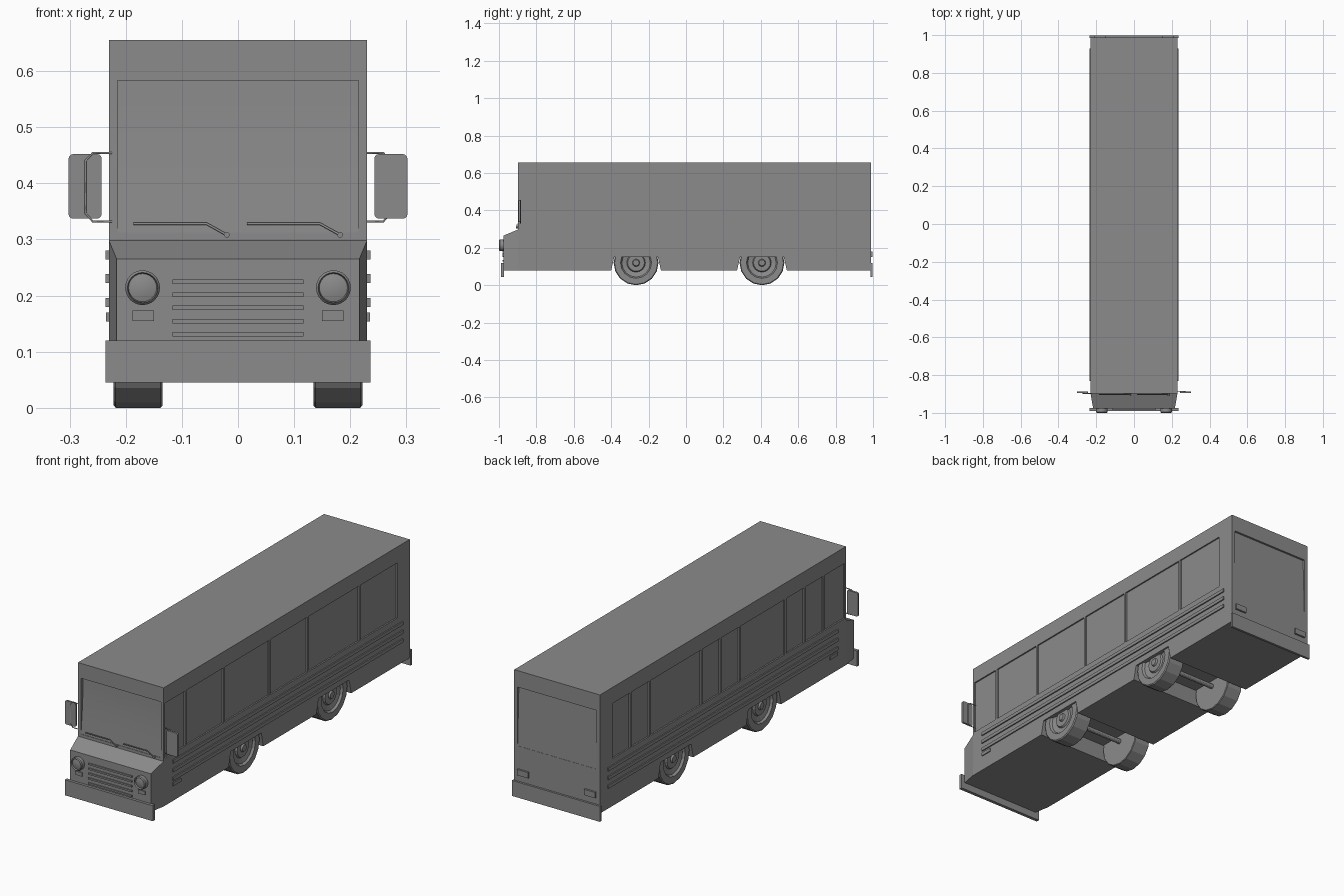
import bpy, bmesh, math
from mathutils import Matrix, Vector

cube = bpy.data.objects.get("Cube")
if cube:
    bpy.data.objects.remove(cube)

grey = bpy.data.materials.new("grey_paint")
grey.use_nodes = True
grey.diffuse_color = (0.26, 0.26, 0.26, 1)
grey.node_tree.nodes["Principled BSDF"].inputs["Base Color"].default_value = grey.diffuse_color


def finish(name, bm, smooth=None):
    bmesh.ops.recalc_face_normals(bm, faces=bm.faces)
    mesh = bpy.data.meshes.new(name)
    bm.to_mesh(mesh)
    bm.free()
    mesh.materials.append(grey)
    ob = bpy.data.objects.new(name, mesh)
    bpy.context.collection.objects.link(ob)
    if smooth:
        bpy.ops.object.select_all(action="DESELECT")
        bpy.context.view_layer.objects.active = ob
        ob.select_set(True)
        bpy.ops.object.shade_smooth_by_angle(angle=math.radians(smooth))
    return ob


def add_box(bm, x, y, z):
    size = Matrix.Diagonal((x[1] - x[0], y[1] - y[0], z[1] - z[0], 1))
    mid = Matrix.Translation((sum(x) / 2, sum(y) / 2, sum(z) / 2))
    return bmesh.ops.create_cube(bm, size=1, matrix=mid @ size)["verts"]


def box(name, x, y, z):
    bm = bmesh.new()
    add_box(bm, x, y, z)
    return finish(name, bm)


def prism(name, yz, half, smooth=None):
    """Side profile extruded across the width."""
    bm = bmesh.new()
    face = bm.faces.new([bm.verts.new((-half, y, z)) for y, z in yz])
    new = bmesh.ops.extrude_face_region(bm, geom=[face])["geom"]
    bmesh.ops.translate(bm, vec=(2 * half, 0, 0), verts=[v for v in new if isinstance(v, bmesh.types.BMVert)])
    return finish(name, bm, smooth)


def lathe(name, profile, centre, axis, sides, smooth=None):
    """Revolve (along, radius) pairs around an axis."""
    bm = bmesh.new()
    verts = [bm.verts.new((r, 0, a)) for a, r in profile]
    edges = [bm.edges.new(pair) for pair in zip(verts, verts[1:])]
    bmesh.ops.spin(bm, geom=verts + edges, axis=(0, 0, 1), cent=(0, 0, 0), angle=math.tau, steps=sides)
    bmesh.ops.remove_doubles(bm, verts=bm.verts, dist=1e-5)
    turn = Vector((0, 0, 1)).rotation_difference(Vector(axis)).to_matrix().to_4x4()
    bm.transform(Matrix.Translation(centre) @ turn)
    return finish(name, bm, smooth)


def tube(name, points, radius):
    curve = bpy.data.curves.new(name, "CURVE")
    curve.dimensions = "3D"
    curve.bevel_depth = radius
    curve.bevel_resolution = 1
    curve.use_fill_caps = True
    spline = curve.splines.new("POLY")
    spline.points.add(len(points) - 1)
    for p, co in zip(spline.points, points):
        p.co = (*co, 1)
    curve.materials.append(grey)
    ob = bpy.data.objects.new(name, curve)
    bpy.context.collection.objects.link(ob)


AXLES = (-0.267, 0.406)
WALL, FRONT, REAR = 0.23, -0.898, 0.988

# Body with full width wheel notches
outline = [(FRONT, 0.655), (FRONT, 0.08)]
for y in AXLES:
    outline += [(y - 0.133, 0.08), (y - 0.117, 0.15), (y + 0.117, 0.15), (y + 0.133, 0.08)]
outline += [(REAR, 0.08), (REAR, 0.655)]
body = prism("body", outline, WALL)

# Window recesses: plain bays on one side, some divided on the other
bays = [(-0.888, -0.735, 1), (-0.722, -0.44, 2), (-0.428, -0.09, 1),
        (-0.08, 0.203, 2), (0.214, 0.598, 1), (0.61, 0.893, 2)]
bm = bmesh.new()
for a, b, parts in bays:
    add_box(bm, (WALL - 0.007, WALL + 0.05), (a, b), (0.31, 0.577))
    step = (b - a + 0.014) / parts
    for i in range(parts):
        start = a + i * step
        add_box(bm, (-WALL - 0.05, 0.007 - WALL), (start, start + step - 0.014), (0.31, 0.577))
add_box(bm, (-0.215, 0.215), (FRONT - 0.05, FRONT + 0.025), (0.312, 0.583))
add_box(bm, (-0.212, 0.212), (REAR - 0.012, REAR + 0.05), (0.29, 0.575))
cutter = finish("window_cutter", bm)
cutter.hide_render = True
cut = body.modifiers.new("windows", "BOOLEAN")
cut.object = cutter
cut.solver = "EXACT"
bpy.context.view_layer.objects.active = body
bpy.ops.object.modifier_apply(modifier=cut.name)
bpy.data.objects.remove(cutter)

# Curved windscreen and sloping rear glass
arc = [(FRONT + 0.002 + 0.016 * math.sin(i / 8 * math.pi / 2), 0.312 + 0.271 * i / 8) for i in range(9)]
prism("windscreen", arc + [(FRONT + 0.03, 0.583), (FRONT + 0.03, 0.312)], 0.215, 30)
prism("rear_window", [(REAR - 0.001, 0.29), (REAR - 0.01, 0.575), (REAR - 0.02, 0.575), (REAR - 0.02, 0.29)], 0.212)

# Tapered hood
bm = bmesh.new()
for v in add_box(bm, (-WALL, WALL), (-0.977, FRONT), (0.08, 0.298)):
    if v.co.y < -0.95:
        v.co.x *= 0.94
        if v.co.z > 0.2:
            v.co.z = 0.265
finish("hood", bm)

# Bumpers and grille
box("front_bumper", (-0.236, 0.236), (-0.99, -0.974), (0.045, 0.12))
box("rear_bumper", (-0.236, 0.236), (REAR - 0.002, 0.998), (0.045, 0.12))
for i in range(5):
    z = 0.131 + i * 0.0235
    box("grille_slat", (-0.117, 0.117), (-0.982, -0.975), (z - 0.004, z + 0.004))

for s in (-1, 1):
    def span(a, b):
        return tuple(sorted((s * a, s * b)))

    # Lamps
    lathe("headlight", [(0, 0.031), (0.018, 0.031), (0.023, 0.027), (0.014, 0.025), (0.017, 0.014), (0.018, 0)],
          (s * 0.17, -0.977, 0.214), (0, -1, 0), 24, 30)
    box("indicator", span(0.15, 0.188), (-0.982, -0.975), (0.155, 0.173))
    box("tail_light", span(0.15, 0.21), (REAR - 0.002, 0.997), (0.152, 0.18))

    # Side trim strips and marker
    for z in (0.272, 0.23, 0.188):
        box("trim_strip", span(WALL - 0.002, 0.236), (-0.83, 0.93), (z - 0.008, z + 0.008))
    box("side_marker", span(WALL - 0.002, 0.235), (-0.83, -0.77), (0.154, 0.17))

    # Mirrors on brackets
    plate = box("mirror", span(0.243, 0.302), (-0.896, -0.886), (0.337, 0.452))
    bm = bmesh.new()
    bm.from_mesh(plate.data)
    edges = [e for e in bm.edges if abs(e.verts[0].co.y - e.verts[1].co.y) > 0.005]
    bmesh.ops.bevel(bm, geom=edges, offset=0.008, segments=3, affect="EDGES", profile=0.5)
    bm.to_mesh(plate.data)
    bm.free()
    path = [(0.225, 0.454), (0.259, 0.454), (0.272, 0.44), (0.272, 0.347), (0.259, 0.332), (0.225, 0.332)]
    tube("mirror_bracket", [(s * x, -0.885 if s > 0 else -0.897, z) for x, z in path], 0.002)

    # Wheels
    for y in AXLES:
        lathe("wheel", [(0.135, 0), (0.135, 0.117), (0.138, 0.12), (0.218, 0.12), (0.222, 0.115), (0.222, 0.083),
                        (0.212, 0.076), (0.206, 0.05), (0.214, 0.045), (0.214, 0.02), (0.222, 0.016), (0.222, 0)],
              (0, y, 0.12), (s, 0, 0), 16)

for y in AXLES:
    lathe("axle", [(-0.14, 0), (-0.14, 0.012), (0.14, 0.012), (0.14, 0)], (0, y, 0.12), (1, 0, 0), 12, 30)

# Wipers
for x in (-0.02, 0.182):
    y = FRONT - 0.004
    tube("wiper", [(x - 0.166, y, 0.328), (x - 0.036, y, 0.328), (x, y - 0.002, 0.308)], 0.0025)
    lathe("wiper_pivot", [(0, 0), (0, 0.005), (0.012, 0.005), (0.012, 0)], (x, FRONT + 0.002, 0.308), (0, -1, 0), 12, 30)
